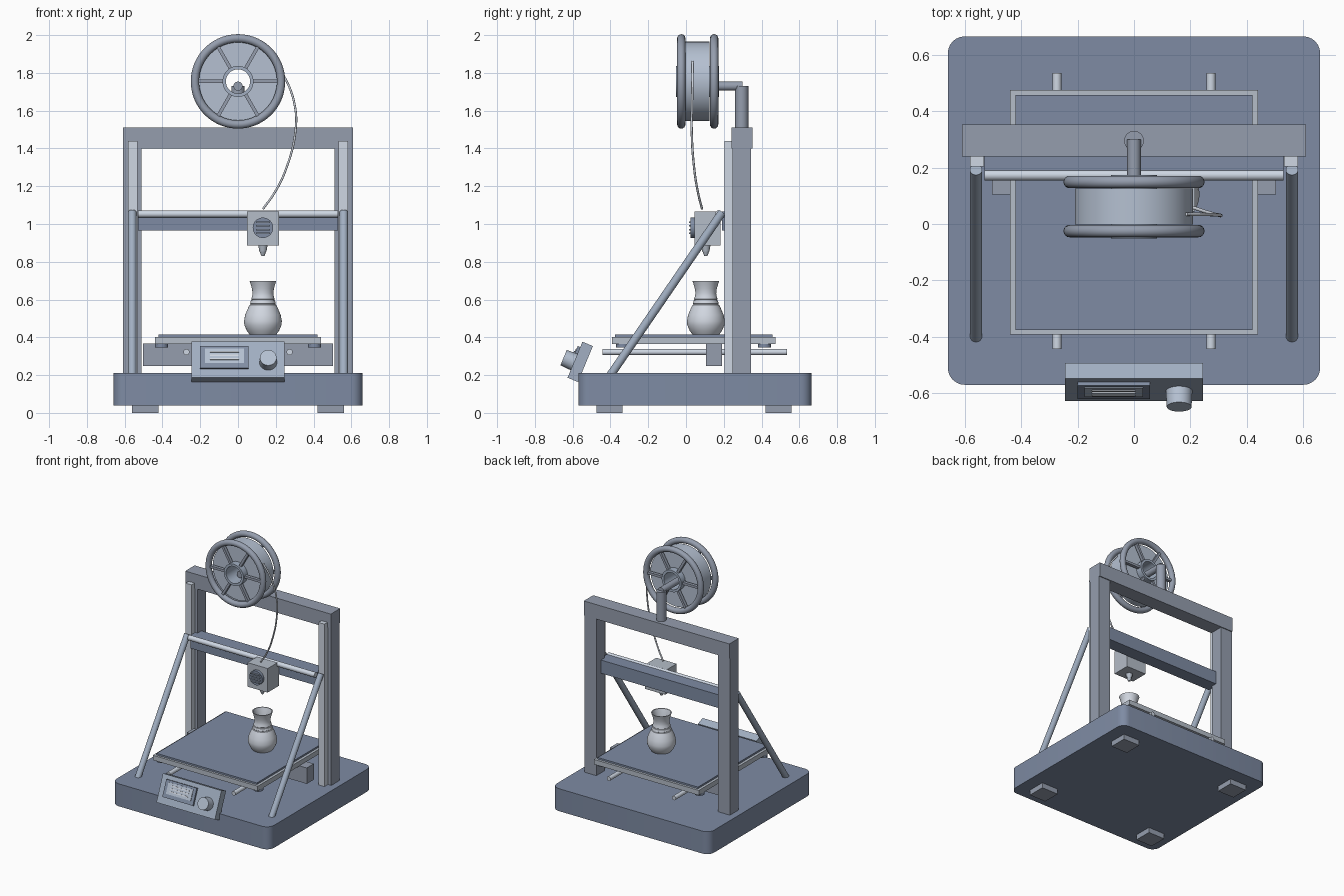
import bpy, bmesh, math
from mathutils import Vector, Matrix

if "Cube" in bpy.data.objects:
    bpy.data.objects.remove(bpy.data.objects["Cube"])

# bluish grey palette (linear rgb)
COLORS = {"slate": (.21, .26, .37), "frame": (.30, .34, .42), "steel": (.62, .68, .77),
          "panel": (.36, .43, .54), "head": (.46, .51, .58), "dark": (.22, .27, .37),
          "spool": (.46, .53, .64), "vase": (.64, .68, .75), "screen": (.60, .68, .77)}
MATS = {}
for key, rgb in COLORS.items():
    MATS[key] = bpy.data.materials.new(key)
    MATS[key].diffuse_color = (*rgb, 1)


def add(name, bm, color, mat=None, smooth=True):
    if mat:
        bmesh.ops.transform(bm, matrix=mat, verts=bm.verts)
    bmesh.ops.recalc_face_normals(bm, faces=bm.faces)
    me = bpy.data.meshes.new(name)
    bm.to_mesh(me)
    bm.free()
    me.materials.append(MATS[color])
    ob = bpy.data.objects.new(name, me)
    bpy.context.collection.objects.link(ob)
    if smooth:
        bpy.ops.object.select_all(action='DESELECT')
        ob.select_set(True)
        bpy.context.view_layer.objects.active = ob
        bpy.ops.object.shade_smooth_by_angle(angle=math.radians(35))
    return ob


def box(name, color, x, y, z, mat=None, round_corners=0):
    bm = bmesh.new()
    bmesh.ops.create_cube(bm, size=1)
    for v in bm.verts:
        v.co = [(a + b) / 2 + c * (b - a) for (a, b), c in zip((x, y, z), v.co)]
    if round_corners:
        edges = [e for e in bm.edges
                 if abs(e.verts[0].co.z - e.verts[1].co.z) > 1e-4]
        bmesh.ops.bevel(bm, geom=edges, offset=round_corners, segments=6,
                        profile=0.5, affect='EDGES')
    return add(name, bm, color, mat, bool(round_corners))


def rod(name, color, p, q, r, r2=None, mat=None, n=32):
    p, q = Vector(p), Vector(q)
    bm = bmesh.new()
    bmesh.ops.create_cone(bm, cap_ends=True, segments=n, radius1=r,
                          radius2=r if r2 is None else r2, depth=(q - p).length)
    place = Matrix.Translation((p + q) / 2) @ (q - p).to_track_quat('Z', 'Y').to_matrix().to_4x4()
    return add(name, bm, color, mat @ place if mat else place)


def lathe(name, color, profile, mat, closed=False, n=64):
    """Turn (radius, height) points around local z."""
    bm = bmesh.new()
    vs = [bm.verts.new((r, 0, h)) for r, h in profile]
    pairs = list(zip(vs, vs[1:])) + ([(vs[-1], vs[0])] if closed else [])
    es = [bm.edges.new(p) for p in pairs]
    bmesh.ops.spin(bm, geom=vs + es, cent=(0, 0, 0), axis=(0, 0, 1),
                   angle=2 * math.pi, steps=n, use_duplicate=False)
    bmesh.ops.remove_doubles(bm, verts=bm.verts, dist=1e-5)
    return add(name, bm, color, mat)


# base and feet
box("base", "slate", (-.66, .66), (-.57, .665), (.04, .21), round_corners=.06)
for sx in (-.49, .49):
    for y in (-.405, .49):
        box("foot", "frame", (sx - .07, sx + .07), (y - .068, y + .068), (0, .04))

# frame: uprights, rails and braces on both sides, top beam
for s in (-1, 1):
    box("upright", "frame", sorted((s * .51, s * .61)), (.245, .345), (.21, 1.40))
    box("vertical_rail", "steel", sorted((s * .532, s * .582)), (.203, .245), (.21, 1.44))
    rod("brace", "panel", (s * .56, -.40, .20), (s * .56, .192, 1.063), .022)
box("top_beam", "frame", (-.61, .61), (.24, .352), (1.40, 1.51))

# gantry
box("gantry_beam", "slate", (-.53, .53), (.19, .29), (.965, 1.065))
rod("gantry_rod", "steel", (-.53, .173, 1.053), (.53, .173, 1.053), .019)

# print head
HX, HY = .132, .105
box("print_head", "head", (.047, .217), (.045, .183), (.885, 1.067))
rod("fan", "dark", (HX, .045, .98), (HX, .024, .98), .054)
for i in range(4):
    z = .95 + i * .02
    box("fan_slat", "panel", (HX - .038, HX + .038), (.016, .026), (z - .004, z + .004))
rod("nozzle_body", "head", (HX, HY, .89), (HX, HY, .855), .025, .019)
rod("nozzle_tip", "head", (HX, HY, .856), (HX, HY, .83), .018, .008)

# bed, levelling knobs, slide rods and cross member
box("bed_surface", "slate", (-.42, .42), (-.375, .457), (.40, .415))
box("bed_carrier", "head", (-.44, .44), (-.392, .475), (.365, .402))
for x in (-.405, .405):
    for y in (-.335, .415):
        rod("levelling_knob", "slate", (x, y, .345), (x, y, .367), .035)
for x in (-.273, .273):
    rod("bed_rod", "steel", (x, -.443, .322), (x, .535, .322), .016)
box("bed_cross_member", "frame", (-.503, .503), (.105, .19), (.247, .367))

# printed vase
vase = [(0, 0), (.07, 0), (.085, .02), (.098, .05), (.1, .072), (.094, .105), (.079, .14),
        (.071, .157), (.067, .159), (.066, .163), (.068, .165), (.064, .18),
        (.06, .182), (.06, .186), (.062, .188), (.057, .205), (.055, .22),
        (.058, .243), (.065, .268), (.071, .285), (.064, .285), (.05, .235),
        (.048, .21), (.055, .17), (.08, .09), (.06, .02), (0, .015)]
lathe("printed_vase", "vase", vase, Matrix.Translation((HX, HY, .414)))

# tilted control panel
P = Matrix.Translation((0, -.56, .27)) @ Matrix.Rotation(math.radians(-22.5), 4, 'X')
box("control_panel", "panel", (-.245, .245), (-.03, .03), (-.103, .103), P)
box("screen_bezel", "dark", (-.2, .056), (-.044, -.028), (-.053, .073), P)
box("screen", "spool", (-.175, .032), (-.048, -.04), (-.025, .058), P)
for i in range(3):
    z = -.004 + i * .021
    box("screen_line", "vase", (-.148, .005), (-.052, -.046), (z - .004, z + .004), P)
rod("control_knob", "spool", (.16, -.028, -.013), (.16, -.09, -.013), .047, .044, mat=P, n=40)

# filament spool, turned about the y axis
SZ = 1.755
S = Matrix.Translation((0, 0, SZ)) @ Matrix.Rotation(math.radians(-90), 4, 'X')
lathe("wound_filament", "spool", [(.07, -.002), (.21, -.002), (.21, .125), (.07, .125)], S, True, 72)
lathe("spool_hub", "panel", [(.064, -.052), (.082, -.052), (.082, .174), (.064, .174)], S, True)
for y in (-.025, .149):
    ring = [(.228 + .022 * math.cos(a * math.pi / 8), y + .022 * math.sin(a * math.pi / 8))
            for a in range(16)]
    lathe("spool_rim", "frame", ring, S, True, 72)
    for k in range(6):
        spin = Matrix.Translation((0, 0, SZ)) @ Matrix.Rotation(k * math.pi / 3, 4, 'Y')
        box("spool_spoke", "frame", (.075, .22), (y - .012, y + .012), (-.009, .009), spin)

# spool holder
rod("holder_post", "frame", (0, .295, 1.50), (0, .295, 1.73), .035)
rod("holder_arm", "frame", (0, .30, 1.73), (0, .02, 1.73), .024)

# loose filament strand
cu = bpy.data.curves.new("filament_strand", 'CURVE')
cu.dimensions = '3D'
cu.bevel_depth = .006
cu.bevel_resolution = 3
cu.resolution_u = 10
pts = [(.185, .035, 1.86), (.25, .034, 1.77), (.30, .032, 1.63), (.305, .03, 1.5),
       (.25, .045, 1.28), (.19, .065, 1.16), (.132, .085, 1.08)]
sp = cu.splines.new('BEZIER')
sp.bezier_points.add(len(pts) - 1)
for b, p in zip(sp.bezier_points, pts):
    b.co = p
    b.handle_left_type = b.handle_right_type = 'AUTO'
cu.use_fill_caps = True
cu.materials.append(MATS["vase"])
bpy.context.collection.objects.link(bpy.data.objects.new("filament_strand", cu))

for m in bpy.data.materials:
    if m.users and not m.is_grease_pencil:
        m.use_nodes = True
        m.node_tree.nodes["Principled BSDF"].inputs["Base Color"].default_value = m.diffuse_color
